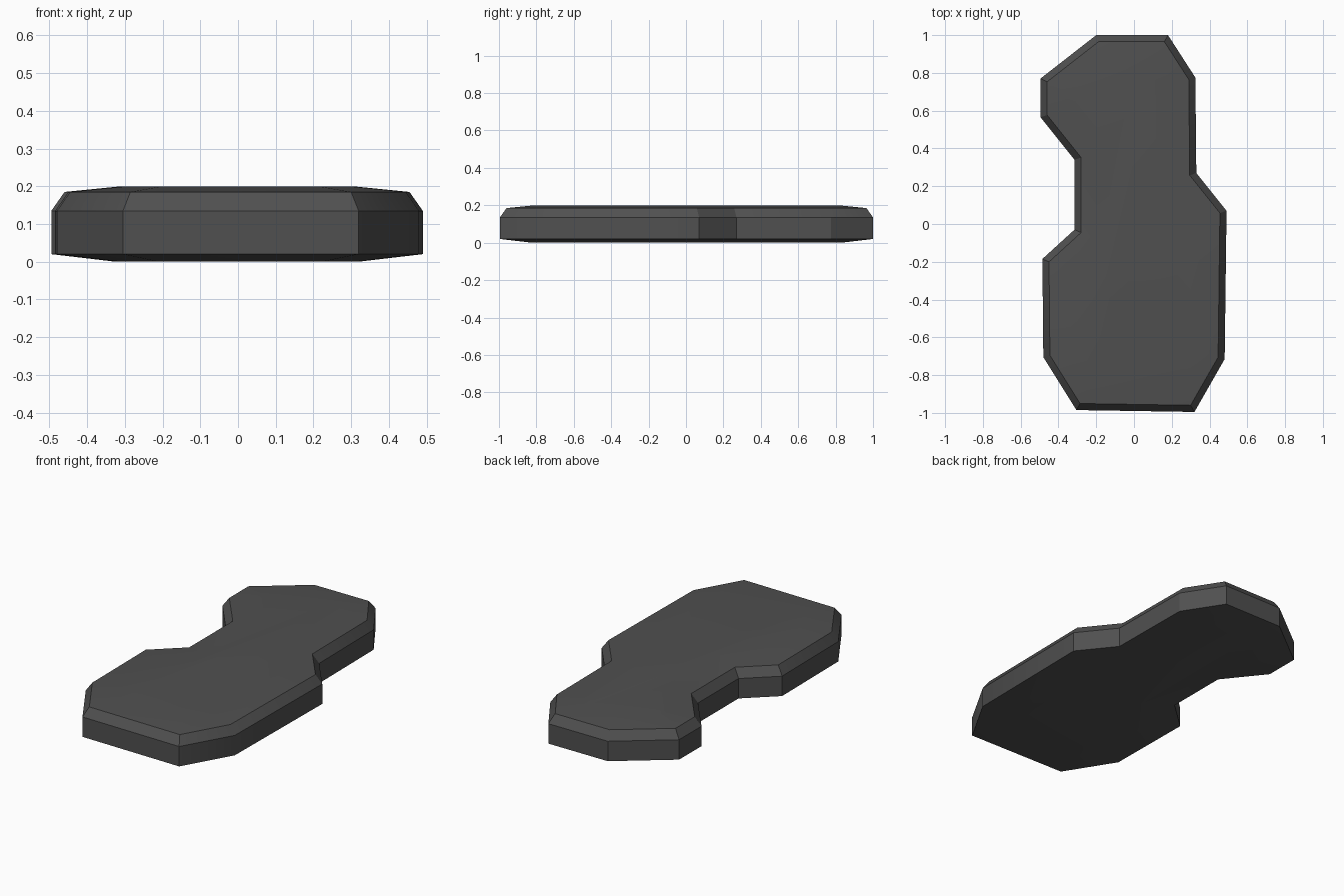
import bpy, bmesh, math

cube = bpy.data.objects.get("Cube")
if cube:
    bpy.data.objects.remove(cube, do_unlink=True)

# Dark grey stone
stone = bpy.data.materials.new("dark_grey_stone")
stone.use_nodes = True
colour = (0.08, 0.08, 0.08, 1)
stone.diffuse_color = colour
bsdf = next(n for n in stone.node_tree.nodes if n.type == 'BSDF_PRINCIPLED')
bsdf.inputs["Base Color"].default_value = colour

# Slab outline, counter-clockwise from the back left corner of the head
outline = [(-0.20, 1.0), (-0.495, 0.77), (-0.495, 0.565), (-0.315, 0.34),
           (-0.315, -0.03), (-0.485, -0.185), (-0.48, -0.705), (-0.305, -0.985),
           (0.32, -0.995), (0.48, -0.715), (0.49, 0.07), (0.33, 0.27),
           (0.325, 0.775), (0.18, 1.0)]
base_z, wall_z = 0.02, 0.135


def raise_inset(bm, face, width, height):
    """Inset a cap face and push it outward; the inner face stays the cap."""
    bmesh.ops.inset_region(bm, faces=[face], thickness=width, use_even_offset=True)
    for v in face.verts:
        v.co.z += height


bm = bmesh.new()
bottom = bm.faces.new([bm.verts.new((x, y, base_z)) for x, y in reversed(outline)])
top = bm.faces.new([bm.verts.new((x, y, wall_z)) for x, y in outline])

# Vertical walls
lower = list(reversed(bottom.verts[:]))
upper = top.verts[:]
for i in range(len(outline)):
    j = (i + 1) % len(outline)
    bm.faces.new((lower[i], lower[j], upper[j], upper[i]))
bm.normal_update()

# Chamfered rim, then gently domed top and underside
raise_inset(bm, top, 0.035, 0.05)
raise_inset(bm, top, 0.15, 0.015)
raise_inset(bm, bottom, 0.17, -base_z)
bmesh.ops.recalc_face_normals(bm, faces=bm.faces[:])

mesh = bpy.data.meshes.new("stone_slab")
bm.to_mesh(mesh)
bm.free()
mesh.materials.append(stone)
slab = bpy.data.objects.new("stone_slab", mesh)
bpy.context.collection.objects.link(slab)

# Soft shading with crisp corners
bpy.ops.object.select_all(action='DESELECT')
slab.select_set(True)
bpy.context.view_layer.objects.active = slab
bpy.ops.object.shade_smooth_by_angle(angle=math.radians(30))
